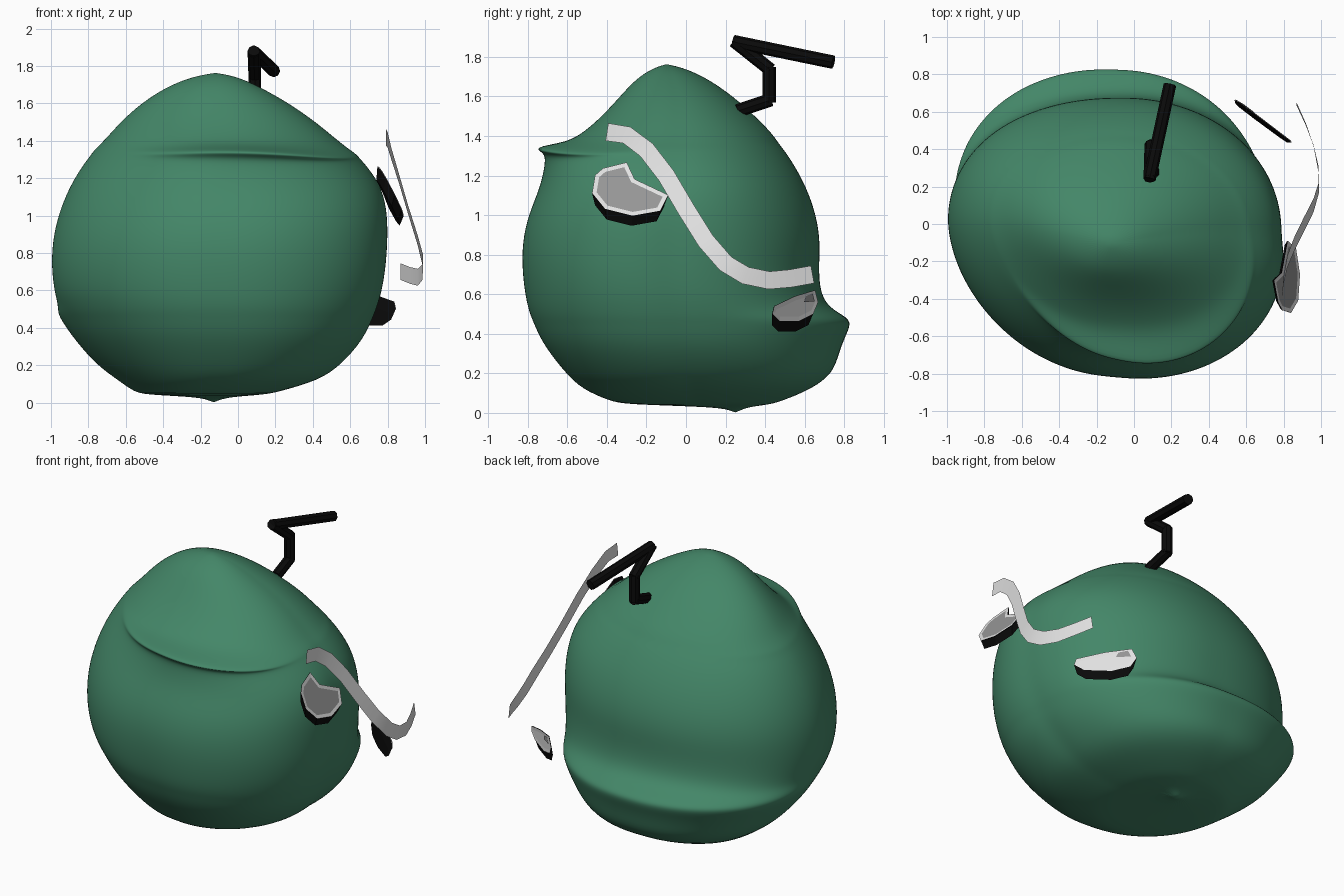
import bpy, bmesh, math
from mathutils import Vector

if "Cube" in bpy.data.objects:
    bpy.data.objects.remove(bpy.data.objects["Cube"], do_unlink=True)


def material(name, rgb):
    m = bpy.data.materials.new(name)
    m.use_nodes = True
    m.diffuse_color = (*rgb, 1)
    bsdf = m.node_tree.nodes["Principled BSDF"]
    bsdf.inputs["Base Color"].default_value = (*rgb, 1)
    bsdf.inputs["Roughness"].default_value = 0.7
    return m


GREEN = material("leaf green", (0.057, 0.24, 0.138))
BLACK = material("black", (0.003, 0.003, 0.003))
WHITE = material("off white", (0.78, 0.78, 0.78))
GRAY = material("mid gray", (0.31, 0.31, 0.31))


def finish(name, bm, *mats):
    mesh = bpy.data.meshes.new(name)
    bm.to_mesh(mesh)
    bm.free()
    ob = bpy.data.objects.new(name, mesh)
    bpy.context.collection.objects.link(ob)
    for m in mats:
        mesh.materials.append(m)
    return ob


# Lumpy body: stacked oval rows (height, x range, y range), smoothed
ROWS = [
    (0.03, -0.20, -0.06, 0.18, 0.31), (0.042, -0.50, 0.14, -0.30, 0.42),
    (0.06, -0.56, 0.22, -0.38, 0.48), (0.12, -0.63, 0.43, -0.52, 0.57),
    (0.20, -0.73, 0.54, -0.60, 0.63), (0.30, -0.82, 0.63, -0.68, 0.66),
    (0.38, -0.88, 0.68, -0.73, 0.68), (0.45, -0.92, 0.71, -0.76, 0.69),
    (0.485, -0.94, 0.725, -0.775, 0.69), (0.53, -0.96, 0.74, -0.79, 0.69),
    (0.60, -0.985, 0.76, -0.805, 0.68), (0.72, -1.00, 0.78, -0.82, 0.67),
    (0.86, -0.995, 0.79, -0.82, 0.68), (1.00, -0.965, 0.79, -0.79, 0.66),
    (1.14, -0.91, 0.765, -0.73, 0.61), (1.25, -0.845, 0.69, -0.65, 0.55),
    (1.31, -0.80, 0.635, -0.61, 0.51), (1.33, -0.785, 0.615, -0.59, 0.495),
    (1.35, -0.77, 0.59, -0.57, 0.48), (1.37, -0.75, 0.565, -0.555, 0.465),
    (1.42, -0.70, 0.505, -0.51, 0.43), (1.50, -0.63, 0.41, -0.42, 0.35),
    (1.60, -0.52, 0.27, -0.33, 0.24), (1.69, -0.38, 0.11, -0.25, 0.11),
    (1.74, -0.25, 0.0, -0.17, 0.0),
]
# Extra reach of the front brow and of the rear ledge, by row height
BROW = {1.25: 0.06, 1.31: 0.1, 1.33: 0.16, 1.35: 0.18, 1.37: 0.04}
LEDGE = {0.12: 0.07, 0.2: 0.12, 0.3: 0.12, 0.38: 0.13, 0.45: 0.155, 0.485: 0.13, 0.53: 0.04}
SEG = 48


def fullness(c, s, z):
    """How far a row swells beyond an oval in each quarter."""
    if s > 0:
        return 0.16 * max(0, 1 - z / 1.3) * max(0, s * c)
    return abs(s * c) * (0.17 if c > 0 else -0.04)


def lobe(angle, centre, power):
    return max(0, math.cos(angle - math.radians(centre))) ** power


bm = bmesh.new()
rings = []
for z, x0, x1, y0, y1 in ROWS:
    ring = []
    for i in range(SEG):
        a = math.tau * i / SEG
        c, s = math.cos(a), math.sin(a)
        r = 1 + fullness(c, s, z)
        sweep = 0.05 * (x1 - x0) * c * c if c < 0 else 0
        brow = BROW.get(z, 0) * lobe(a, -74, 3)
        ledge = LEDGE.get(z, 0) * lobe(a, 106, 1.5)
        x = (x0 + x1) / 2 + ((x1 - x0) / 2 * r + brow + ledge) * c
        y = (y0 + y1) / 2 + ((y1 - y0) / 2 * r + brow + ledge) * s + sweep
        ring.append(bm.verts.new((x, y, z - 0.5 * brow * c * c)))
    rings.append(ring)
for lo, hi in zip(rings, rings[1:]):
    for i in range(SEG):
        j = (i + 1) % SEG
        bm.faces.new((lo[i], lo[j], hi[j], hi[i]))
for ring, tip in ((rings[0], (-0.13, 0.25, 0.0)), (rings[-1], (-0.12, -0.1, 1.765))):
    v = bm.verts.new(tip)
    for i in range(SEG):
        bm.faces.new((ring[i], ring[(i + 1) % SEG], v))
for f in bm.faces:
    f.smooth = True
bmesh.ops.recalc_face_normals(bm, faces=bm.faces)
body = finish("body", bm, GREEN)
sub = body.modifiers.new("smooth", 'SUBSURF')
sub.levels = sub.render_levels = 2


# Eyes: a rimmed face plate on a tapering dark shell that hangs below it
def eye(name, outline, plane, face_mat, drop, patch=()):
    cx, cy, cz, sy, sz = plane
    normal = Vector((1, -sy, -sz)).normalized()

    def polygon(bm, points, lift):
        f = bm.faces.new([bm.verts.new(Vector(
            (cx + sy * (y - cy) + sz * (z - cz), y, z)) + normal * lift) for y, z in points])
        f.normal_update()
        if f.normal.dot(normal) < 0:
            f.normal_flip()
        return f

    bm = bmesh.new()
    face = polygon(bm, outline, 0.004)
    bmesh.ops.inset_region(bm, faces=[face], thickness=0.022, depth=-0.002,
                           use_boundary=True, use_even_offset=True)
    face.material_index = 1
    if patch:
        polygon(bm, patch, 0.007).material_index = 2
    finish(name, bm, WHITE, face_mat, GRAY)

    bm = bmesh.new()
    f = polygon(bm, outline, 0)
    middle = f.calc_center_median()
    g = bmesh.ops.extrude_face_region(bm, geom=[f])
    for v in g["geom"]:
        if isinstance(v, bmesh.types.BMVert):
            v.co = middle.lerp(v.co, 0.9) + Vector((0, 0, -drop)) - normal * 0.015
    bmesh.ops.recalc_face_normals(bm, faces=bm.faces)
    finish(name + "_shell", bm, BLACK)


eye("front_eye", [(-0.46, 1.2), (-0.42, 1.235), (-0.3, 1.265), (-0.26, 1.18),
                  (-0.09, 1.1), (-0.13, 1.02), (-0.27, 0.995), (-0.41, 1.03),
                  (-0.475, 1.11)], (0.825, -0.28, 1.11, -0.06, -0.52), GRAY, 0.055)
eye("rear_eye", [(0.435, 0.5), (0.445, 0.54), (0.55, 0.59), (0.65, 0.62), (0.665, 0.56),
                 (0.64, 0.5), (0.57, 0.465), (0.47, 0.465)],
    (0.69, 0.55, 0.53, -1.36, 0.1), WHITE, 0.06,
    [(0.59, 0.56), (0.6, 0.59), (0.635, 0.605), (0.645, 0.565)])

# Wavy strap floating along the side
PATH = [(0.79, -0.4, 1.42), (0.80, -0.3, 1.405), (0.82, -0.2, 1.33), (0.86, -0.1, 1.2),
        (0.91, 0, 1.03), (0.96, 0.1, 0.87), (0.99, 0.2, 0.755), (0.985, 0.3, 0.695),
        (0.96, 0.42, 0.67), (0.92, 0.53, 0.68), (0.87, 0.64, 0.70)]
bm = bmesh.new()
pairs = []
for i, p in enumerate(PATH):
    a, b = PATH[max(i - 1, 0)], PATH[min(i + 1, len(PATH) - 1)]
    side = Vector((0, a[2] - b[2], b[1] - a[1])).normalized() * 0.045
    pairs.append([bm.verts.new(Vector(p) + side * k) for k in (-1, 1)])
for (a, b), (c, d) in zip(pairs, pairs[1:]):
    bm.faces.new((a, c, d, b)).smooth = True
finish("strap", bm, WHITE)

# Bent stem on top: eight-sided rods joined at the elbows
STEM = [Vector(p) for p in ((0.1, 0.27, 1.53), (0.09, 0.42, 1.58), (0.09, 0.42, 1.74),
                            (0.085, 0.25, 1.875), (0.19, 0.735, 1.775))]
bm = bmesh.new()
for a, b in zip(STEM, STEM[1:]):
    d = b - a
    turn = d.to_track_quat('Z', 'Y').to_matrix().to_4x4()
    turn.translation = (a + b) / 2
    bmesh.ops.create_cone(bm, cap_ends=True, segments=8, radius1=0.034, radius2=0.034,
                          depth=d.length + 0.02, matrix=turn)
finish("stem", bm, BLACK)
